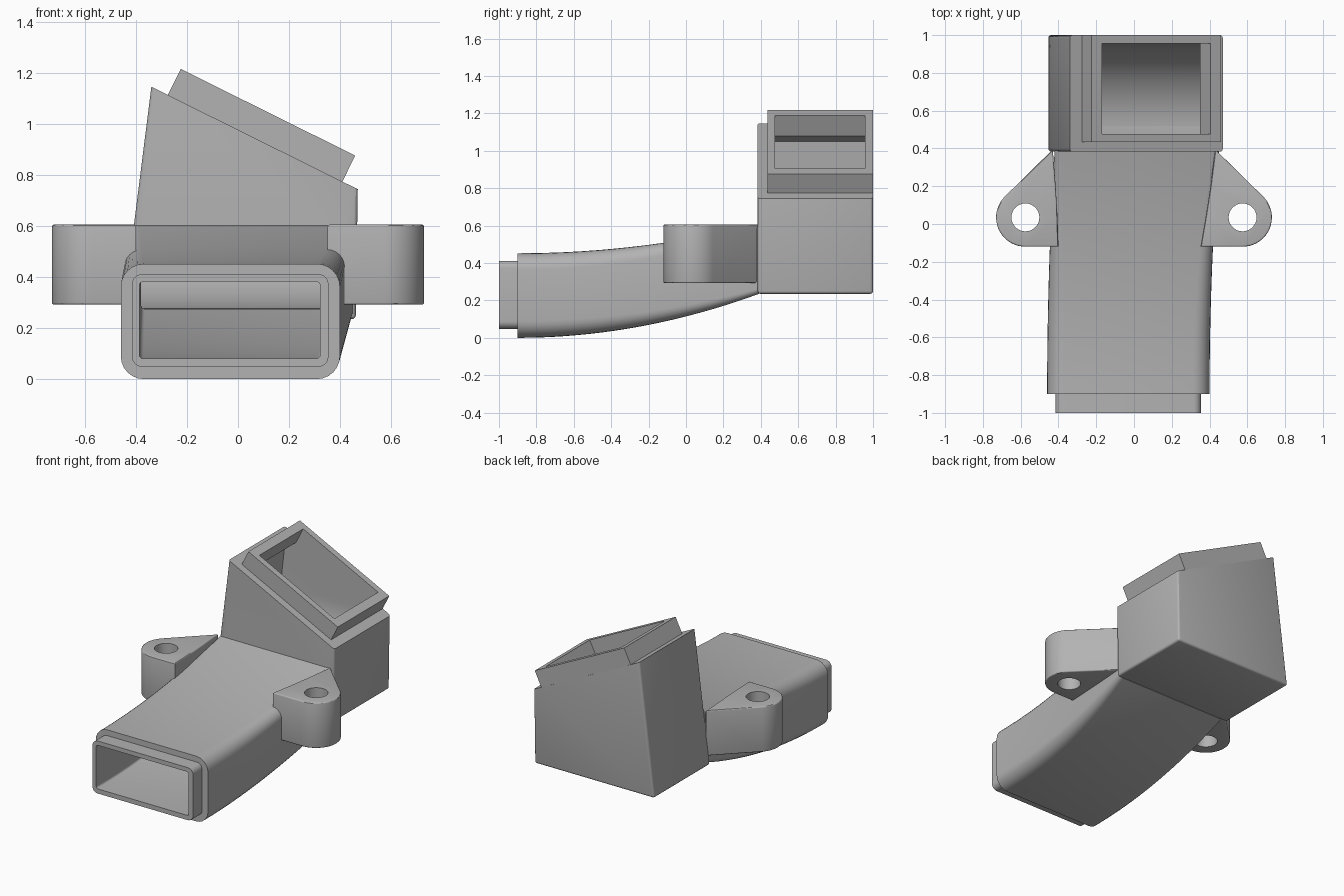
import bpy, bmesh
from math import sin, cos, pi, radians
from mathutils import Vector

if "Cube" in bpy.data.objects:
    bpy.data.objects.remove(bpy.data.objects["Cube"])

grey = bpy.data.materials.new("plain grey")
grey.use_nodes = True
grey.diffuse_color = (0.45, 0.45, 0.45, 1)
grey.node_tree.nodes["Principled BSDF"].inputs["Base Color"].default_value = (0.45, 0.45, 0.45, 1)


def loft(name, rings, bevel=0, bevel_rule=None):
    """Closed solid skinned through matching rings of points."""
    bm = bmesh.new()
    rows = [[bm.verts.new(p) for p in ring] for ring in rings]
    n = len(rows[0])
    for a, b in zip(rows, rows[1:]):
        for i in range(n):
            j = (i + 1) % n
            bm.faces.new((a[i], a[j], b[j], b[i]))
    bm.faces.new(rows[0])
    bm.faces.new(rows[-1])
    bmesh.ops.recalc_face_normals(bm, faces=bm.faces)
    if bevel:
        edges = [e for e in bm.edges if bevel_rule(e)]
        bmesh.ops.bevel(bm, geom=edges, offset=bevel, segments=3, profile=0.5, affect='EDGES')
    mesh = bpy.data.meshes.new(name)
    bm.to_mesh(mesh)
    bm.free()
    mesh.materials.append(grey)
    ob = bpy.data.objects.new(name, mesh)
    bpy.context.collection.objects.link(ob)
    return ob


def boolean(ob, cutter, mode='DIFFERENCE'):
    mod = ob.modifiers.new("cut", 'BOOLEAN')
    mod.operation, mod.solver, mod.object = mode, 'EXACT', cutter
    bpy.context.view_layer.objects.active = ob
    bpy.ops.object.modifier_apply(modifier=mod.name)


def arc(cx, cy, r, a0, a1, steps):
    return [(cx + r * cos(radians(a0 + (a1 - a0) * i / steps)),
             cy + r * sin(radians(a0 + (a1 - a0) * i / steps))) for i in range(steps + 1)]


def section(y, x0, x1, z0, z1, r):
    """Rounded rectangle facing along y."""
    pts = []
    for cx, cz, a in ((x1 - r, z1 - r, 0), (x0 + r, z1 - r, 90),
                      (x0 + r, z0 + r, 180), (x1 - r, z0 + r, 270)):
        pts += arc(cx, cz, r, a, a + 90, 6)
    return [(x, y, z) for x, z in pts]


def sweep(ys, start, end):
    """Sections easing from the start size to the end size."""
    rings = []
    for y in ys:
        t = min(1, max(0, (y + 0.9) / 1.29)) ** 2
        rings.append(section(y, *[a + (b - a) * t for a, b in zip(start, end)]))
    return rings


def prism_y(pts, y0, y1):
    return [[(x, y, z) for x, z in pts] for y in (y0, y1)]


# Curved duct and its front collar
ys = [-0.9 + 1.29 * i / 20 for i in range(21)]
duct = loft("curved_duct", sweep(ys, (-0.46, 0.40, 0, 0.452, 0.09), (-0.42, 0.45, 0.235, 0.605, 0.03)))
collar = loft("front_collar", [section(y, -0.416, 0.355, 0.048, 0.412, 0.04) for y in (-1, -0.88)])
duct_cavity = loft("duct_cavity", sweep([-1.02] + ys + [0.52],
                   (-0.387, 0.322, 0.08, 0.382, 0.015), (-0.38, 0.41, 0.275, 0.56, 0.015)))

# Rear box with a sloping top
box = loft("rear_box", prism_y([(-0.455, 0.235), (0.462, 0.235), (0.47, 0.745), (-0.34, 1.147)], 0.383, 1),
           0.015, lambda e: min(v.co.z for v in e.verts) < 0.5)
# Outlet rim, square to the slope
rim = loft("outlet_rim", prism_y([(-0.29, 1.085), (0.395, 0.745), (0.46, 0.877), (-0.225, 1.217)], 0.435, 0.9995))

# Hollow of the box: a prism with a scooped back floor
box_cavity = loft("box_cavity", prism_y(
    [(-0.405, 0.2), (0.41, 0.2), (0.42, 0.70), (0.35, 0.795), (0.43, 0.955),
     (-0.145, 1.24), (-0.225, 1.08), (-0.31, 1.05)], 0.477, 0.957))
scoop = [(0.42, 1.4), (0.42, 0.2755)] + arc(0.482, 0.75, 0.4745, 270, 360, 24) + [(0.9565, 1.4)]
scoop_tool = loft("scoop_tool", [[(x, y, z) for y, z in scoop] for x in (-0.8, 0.8)])
boolean(box_cavity, scoop_tool, 'INTERSECT')

# Mounting lugs with screw holes
lugs, holes = [], []
for name, s, inner in (("left_lug", 1, [(0.43, 0.395), (0.405, 0.2), (0.38, 0.04), (0.352, -0.12)]),
                       ("right_lug", -1, [(0.43, 0.395), (0.415, 0.2), (0.405, 0.04), (0.40, -0.12)])):
    outline = inner + arc(0.575, 0.035, 0.155, -90, 45, 20)
    lug = loft(name, [[(s * x, y, z) for x, y in outline] for z in (0.292, 0.606)],
               0.008, lambda e: abs(e.verts[0].co.z - e.verts[1].co.z) < 0.01)
    hole = loft("screw_hole", [[(s * x, y, z) for x, y in arc(0.575, 0.035, 0.074, 0, 348.75, 31)]
                               for z in (0.2, 0.7)])
    boolean(lug, hole)
    lugs.append(lug)
    holes.append(hole)

# Hollow everything out
for part in [duct, collar, box] + lugs:
    boolean(part, duct_cavity)
for part in (box, rim):
    boolean(part, box_cavity)

for helper in [duct_cavity, box_cavity, scoop_tool] + holes:
    bpy.data.objects.remove(helper)

# Smooth shading with sharp edges kept
bpy.ops.object.select_all(action='DESELECT')
for part in [duct, collar, box, rim] + lugs:
    part.select_set(True)
bpy.context.view_layer.objects.active = duct
bpy.ops.object.shade_smooth_by_angle(angle=radians(30))
